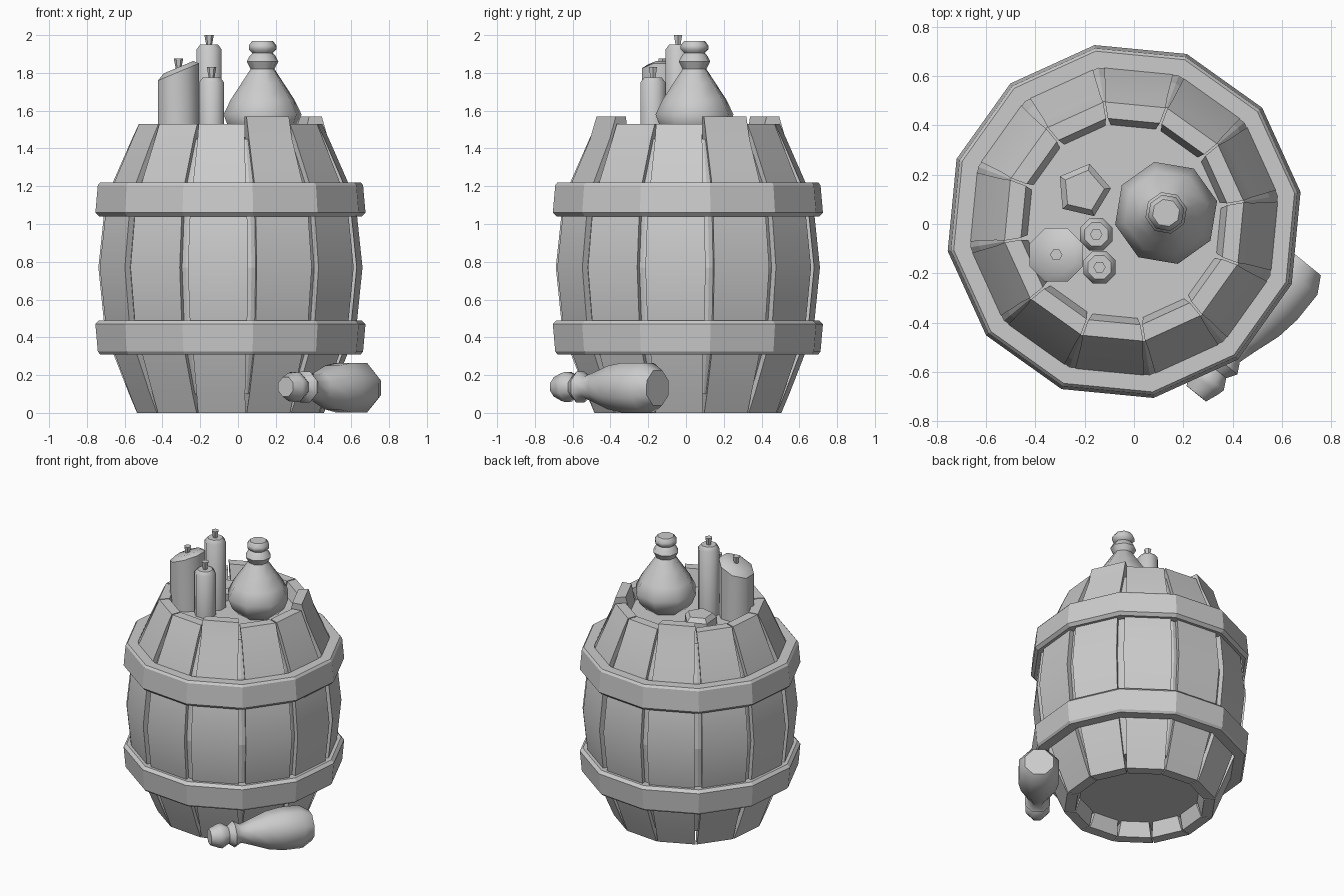
import bpy, bmesh, math
from mathutils import Vector, Matrix

if "Cube" in bpy.data.objects:
    bpy.data.objects.remove(bpy.data.objects["Cube"])

C = Vector((-0.04, 0.01, 0))      # barrel axis
T15 = math.tan(math.radians(15))
C15 = math.cos(math.radians(15))


def finish(name, bm, smooth=None):
    bmesh.ops.recalc_face_normals(bm, faces=bm.faces)
    me = bpy.data.meshes.new(name)
    bm.to_mesh(me)
    bm.free()
    ob = bpy.data.objects.new(name, me)
    bpy.context.collection.objects.link(ob)
    if smooth:
        me.shade_smooth()
        me.set_sharp_from_angle(angle=math.radians(smooth))
    return ob


def lathe(name, profile, sides, phase=0, loc=(0, 0, 0), smooth=None, closed=False):
    """Revolve (radius, z) points around z; capped ends, or a closed ring."""
    bm = bmesh.new()
    rings = []
    for r, z in profile:
        angs = [math.radians(phase + 360 * i / sides) for i in range(sides)]
        rings.append([bm.verts.new((r * math.cos(a), r * math.sin(a), z)) for a in angs])
    pairs = list(zip(rings, rings[1:]))
    if closed:
        pairs.append((rings[-1], rings[0]))
    else:
        bm.faces.new(rings[0])
        bm.faces.new(rings[-1])
    for a, b in pairs:
        for i in range(sides):
            j = (i + 1) % sides
            bm.faces.new((a[i], a[j], b[j], b[i]))
    ob = finish(name, bm, smooth)
    ob.location = loc
    return ob


# Stave levels: z, outer apothem, inner apothem, half gap
LEVELS = [(0, .485, .415, .004), (.1, .527, .385, .012), (.32, .612, .5, .024),
          (.48, .658, .55, .024), (.77, .687, .58, .024), (1.05, .658, .55, .024),
          (1.22, .612, .5, .024), (1.45, .512, .385, .012), (1.53, .475, .41, .004)]


def stave(name, angle, raise_top):
    bm = bmesh.new()
    rows = []
    for k, (z, ro, ri, g) in enumerate(LEVELS):
        if k == len(LEVELS) - 1:
            z += raise_top
        wo, wi = ro * T15 - g, ri * T15 - g
        rows.append([bm.verts.new(p) for p in
                     ((ro, -wo, z), (ro, wo, z), (ri, wi, z), (ri, -wi, z))])
    bm.faces.new(rows[0])
    bm.faces.new(rows[-1])
    for a, b in zip(rows, rows[1:]):
        for i in range(4):
            j = (i + 1) % 4
            bm.faces.new((a[i], a[j], b[j], b[i]))
    ob = finish(name, bm, 30)
    ob.location = C
    ob.rotation_euler.z = math.radians(angle)


# Barrel staves, three of them standing taller
for i in range(12):
    stave(f"stave_{i + 1}", 24.5 + 30 * i, 0.04 if i in (0, 3, 9) else 0)

# Solid core behind the gaps; its caps are the lid and the floor
core = [((ro - .035) / C15, z) for z, ro, ri, g in LEVELS[1:-1]]
lathe("barrel_core", core, 12, 9.5, C)

# Hoops, mirrored about the barrel's middle
hoop = [(.64, 1.045), (.705, 1.04), (.725, 1.06), (.712, 1.205), (.70, 1.22), (.63, 1.22)]
lathe("upper_hoop", hoop, 12, 9.5, C, closed=True)
lathe("lower_hoop", [(r, 1.53 - z) for r, z in hoop], 12, 9.5, C, closed=True)

# Standing flask
lathe("flask", [(.13, 1.45), (.185, 1.51), (.212, 1.58), (.172, 1.66), (.115, 1.745),
                (.065, 1.82), (.086, 1.86), (.07, 1.89), (.055, 1.905),
                (.075, 1.925), (.075, 1.945), (.056, 1.97)],
      8, 13, (.13, .045, 0), 50)

# Bottle lying at the foot of the barrel
base, tip = Vector((.685, -.15, .132)), Vector((.25, -.69, .138))
bottle = lathe("lying_bottle", [(.1, 0), (.142, .07), (.142, .2), (.125, .3), (.085, .41),
                                (.062, .48), (.088, .525), (.06, .565),
                                (.085, .61), (.078, .635), (.055, .69)],
               8, 22.5, base, 50)
bottle.rotation_euler = (tip - base).to_track_quat('Z', 'Y').to_euler()


# Candles with flared wicks
def candle(name, x, y, r, top, chamfer, wick_top, slant=0):
    ob = lathe(name, [(r, 1.45), (r, top - chamfer), (r * .72, top)], 8, 22.5, (x, y, 0), 50)
    for v in ob.data.vertices:
        if v.co.z > 1.5:
            v.co.z += slant * v.co.x
    lathe(name + "_wick", [(.012, top - .02), (.025, wick_top)], 6, 0, (x, y, 0))


candle("fat_candle", -.315, -.125, .118, 1.83, .025, 1.875, .42)
candle("tall_candle", -.153, -.042, .071, 1.95, .025, 2.0)
candle("short_candle", -.14, -.175, .071, 1.775, .025, 1.83)

# Burnt-down candle stub
lathe("candle_stub", [(.112, 1.45), (.112, 1.50), (.085, 1.53)], 5, 5, (-.205, .135, 0))
